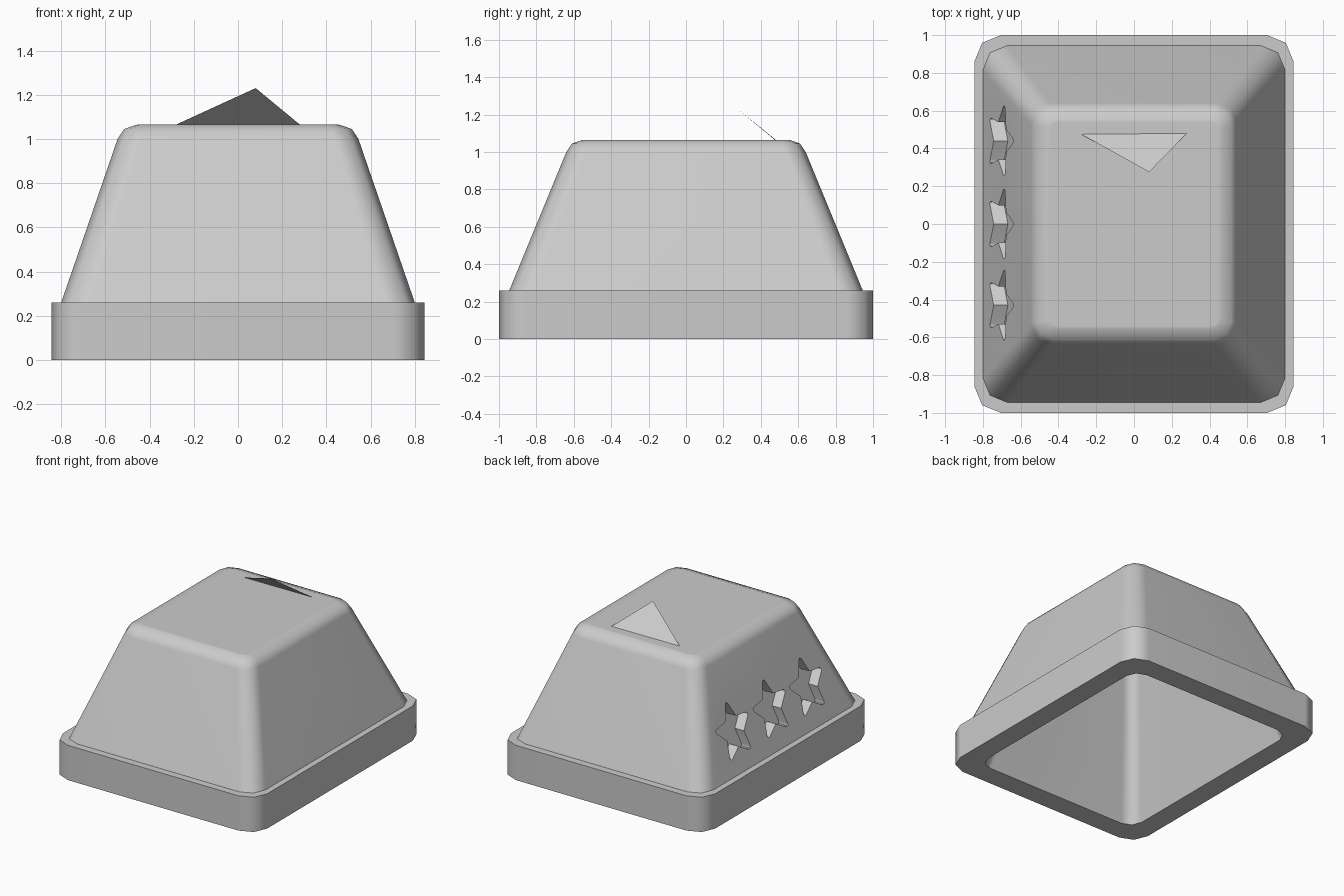
import bpy, bmesh
from math import sin, cos, pi

if "Cube" in bpy.data.objects:
    bpy.data.objects.remove(bpy.data.objects["Cube"])


def new_object(name, bm):
    mesh = bpy.data.meshes.new(name)
    bm.to_mesh(mesh)
    bm.free()
    ob = bpy.data.objects.new(name, mesh)
    bpy.context.collection.objects.link(ob)
    return ob


def rounded_ring(bm, hx, hy, r, z):
    """Rectangle with two-segment rounded corners."""
    verts = []
    for i, (sx, sy) in enumerate([(1, 1), (-1, 1), (-1, -1), (1, -1)]):
        for k in range(3):
            a = i * pi / 2 + k * pi / 4
            verts.append(bm.verts.new((sx * (hx - r) + r * cos(a),
                                       sy * (hy - r) + r * sin(a), z)))
    return verts


def bridge(bm, a, b):
    n = len(a)
    for i in range(n):
        bm.faces.new((a[i], a[(i + 1) % n], b[(i + 1) % n], b[i]))


# Hollow shell: roof, tapered walls, ledge, base rim, inner cavity
sections = [
    (0.445, 0.54, 0.04, 1.065),
    (0.46, 0.555, 0.05, 1.064),
    (0.515, 0.61, 0.09, 1.045),
    (0.545, 0.64, 0.11, 1.0),
    (0.80, 0.945, 0.13, 0.26),
    (0.845, 1.0, 0.14, 0.26),
    (0.845, 1.0, 0.14, 0.0),
    (0.69, 0.84, 0.10, 0.0),
    (0.44, 0.54, 0.08, 0.985),
]
bm = bmesh.new()
rings = [rounded_ring(bm, *s) for s in sections]
for a, b in zip(rings, rings[1:]):
    bridge(bm, a, b)
bm.faces.new(rings[0])
bm.faces.new(rings[-1])
bmesh.ops.recalc_face_normals(bm, faces=bm.faces)
shell = new_object("shell", bm)

# Blunt star cutters, sheared to follow the sloping left wall
bm = bmesh.new()
outline = []
for i in range(5):
    a = pi / 2 + i * 2 * pi / 5
    outline += [(a - 0.07, 0.188), (a, 0.196), (a + 0.07, 0.188), (a + pi / 5, 0.104)]
for yc in (0.44, 0.0, -0.43):
    loops = []
    for depth in (-0.12, 0.075):
        loop = []
        for a, r in outline:
            z = 0.53 + r * sin(a)
            wall = -0.80 + (z - 0.26) * 0.255 / 0.74
            loop.append(bm.verts.new((wall + depth, yc + r * cos(a), z)))
        loops.append(loop)
    bridge(bm, *loops)
    for loop in loops:
        bm.faces.new(loop)
bmesh.ops.recalc_face_normals(bm, faces=bm.faces)
cutter = new_object("star_cutter", bm)
cutter.hide_render = True

# Cut the recesses and shade
mod = shell.modifiers.new("stars", 'BOOLEAN')
mod.operation = 'DIFFERENCE'
mod.solver = 'EXACT'
mod.object = cutter
bpy.context.view_layer.objects.active = shell
shell.select_set(True)
bpy.ops.object.modifier_apply(modifier=mod.name)
bpy.data.objects.remove(cutter)
bpy.ops.object.shade_smooth_by_angle(angle=0.87)
# Even shading across the flat roof
weighted = shell.modifiers.new("even_shading", 'WEIGHTED_NORMAL')
weighted.keep_sharp = True

# Thin triangular flap on the roof
bm = bmesh.new()
bm.faces.new([bm.verts.new(p) for p in
              ((0.28, 0.48, 1.065), (-0.28, 0.475, 1.065), (0.08, 0.275, 1.23))])
new_object("roof_flap", bm)
